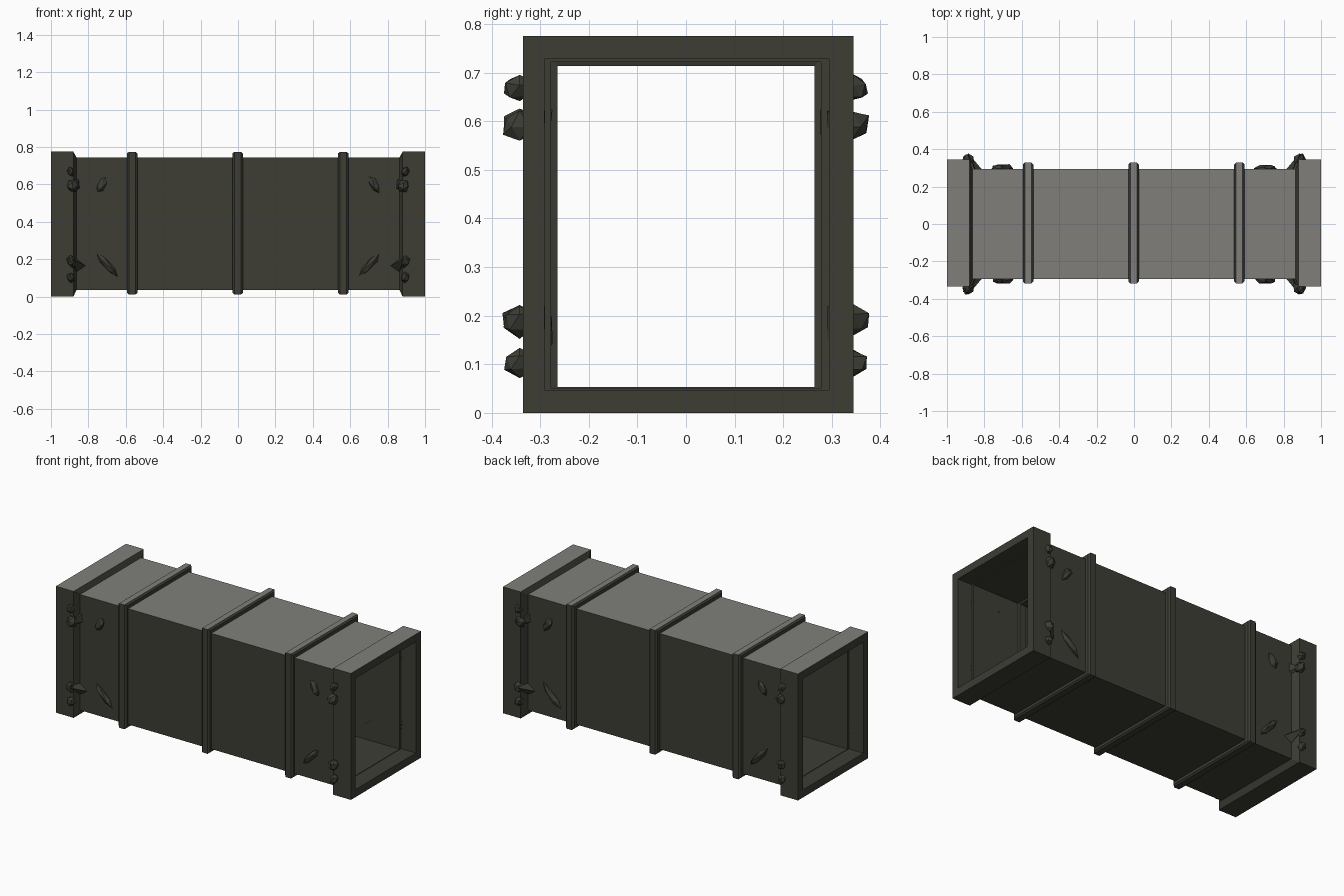
import bpy, bmesh, math, random
from mathutils import Matrix, Vector

if "Cube" in bpy.data.objects:
    bpy.data.objects.remove(bpy.data.objects["Cube"])

random.seed(4)


def material(name, rgb):
    m = bpy.data.materials.new(name)
    m.diffuse_color = (*rgb, 1)
    m.use_nodes = True
    m.node_tree.nodes["Principled BSDF"].inputs["Base Color"].default_value = m.diffuse_color
    return m


OLIVE = material("dark olive metal", (0.047, 0.047, 0.036))
GREY = material("dusty grey top", (0.215, 0.212, 0.198))


def finish(name, bm):
    bmesh.ops.recalc_face_normals(bm, faces=bm.faces)
    me = bpy.data.meshes.new(name)
    # outer upward faces carry the grey dust, everything else is olive
    for f in bm.faces:
        up = f.normal.z > 0.8 and f.calc_center_median().z > 0.735
        f.material_index = 1 if up else 0
    bm.to_mesh(me)
    bm.free()
    me.materials.append(OLIVE)
    me.materials.append(GREY)
    ob = bpy.data.objects.new(name, me)
    bpy.context.collection.objects.link(ob)
    return ob


def ring(name, stations):
    """Rectangular sleeve: loft of (x, (y0, y1, z0, z1)) loops, closed on itself."""
    bm = bmesh.new()
    loops = []
    for x, (y0, y1, z0, z1) in stations:
        loops.append([bm.verts.new((x, y, z)) for y, z in
                      ((y0, z0), (y1, z0), (y1, z1), (y0, z1))])
    for a, b in zip(loops, loops[1:] + loops[:1]):
        for i in range(4):
            j = (i + 1) % 4
            bm.faces.new((a[i], a[j], b[j], b[i]))
    return finish(name, bm)


BODY = (-0.295, 0.295, 0.036, 0.745)
BORE = (-0.278, 0.278, 0.05, 0.722)
MOUTH = (-0.291, 0.294, 0.047, 0.728)
FLANGE = (-0.335, 0.344, 0.0, 0.775)
RIB = (-0.317, 0.328, 0.012, 0.774)
RIB_LOW = (-0.307, 0.318, 0.02, 0.766)
RIB_BORE = (-0.264, 0.264, 0.053, 0.713)

# main duct
ring("duct_body", [(-0.9, BODY), (0.9, BODY), (0.9, BORE), (-0.9, BORE)])

# end flanges with a sloped inner shoulder
for side, s in (("left", -1), ("right", 1)):
    ring(side + "_flange", [(s, FLANGE), (s * 0.88, FLANGE), (s * 0.864, BODY),
                            (s * 0.864, BORE), (s * 0.885, BORE),
                            (s * 0.885, MOUTH), (s, MOUTH)])

# three reinforcing ribs, proud of the wall inside and out
for label, x in (("left", -0.566), ("middle", -0.002), ("right", 0.563)):
    ring(label + "_rib", [(x - 0.028, BODY), (x - 0.028, RIB_LOW), (x - 0.018, RIB),
                          (x + 0.018, RIB), (x + 0.028, RIB_LOW), (x + 0.028, BODY),
                          (x + 0.02, RIB_BORE), (x - 0.02, RIB_BORE)])


def lump(name, centre, size, angle, sx, sy):
    """Rough faceted weld lump, mirrored to the given corner."""
    bm = bmesh.new()
    bmesh.ops.create_icosphere(bm, subdivisions=1, radius=1)
    for v in bm.verts:
        v.co *= random.uniform(0.82, 1.08)
    rot = Matrix.Rotation(math.radians(angle), 3, 'Y')
    for v in bm.verts:
        p = rot @ Vector([a * b for a, b in zip(v.co, size)]) + Vector(centre)
        v.co = (p.x * sx, p.y * sy, p.z)
    finish(name, bm)


def spike(name, tip, base, sx, sy):
    """Pointed shard fixed to the flange side."""
    bm = bmesh.new()
    vs = [bm.verts.new((x * sx, 0.29 * sy, z)) for x, z in base]
    top = bm.verts.new((tip[0] * sx, tip[1] * sy, tip[2]))
    bm.faces.new(vs)
    for i in range(len(vs)):
        bm.faces.new((vs[i], vs[(i + 1) % len(vs)], top))
    finish(name, bm)


# weld lumps on the flange and wall at each of the four side corners
LUMPS = [
    ("flange_lump_top", (0.894, 0.342, 0.668), (0.022, 0.036, 0.030), 20),
    ("flange_lump_upper", (0.884, 0.342, 0.592), (0.034, 0.038, 0.036), -25),
    ("flange_lump_lower", (0.893, 0.342, 0.190), (0.026, 0.040, 0.036), 10),
    ("flange_lump_bottom", (0.893, 0.342, 0.103), (0.024, 0.036, 0.030), 0),
    ("wall_lump_upper", (0.727, 0.297, 0.598), (0.026, 0.025, 0.054), -32),
    ("wall_lump_lower", (0.700, 0.297, 0.170), (0.023, 0.025, 0.092), 42),
]
for xs, sx in (("left", -1), ("right", 1)):
    for ys, sy in (("front", -1), ("back", 1)):
        for n, c, size, ang in LUMPS:
            lump(f"{xs}_{ys}_{n}", c, size, ang, sx, sy)
        spike(f"{xs}_{ys}_lower_shard", (0.885, 0.378, 0.2),
              ((0.91, 0.22), (0.86, 0.20), (0.812, 0.163), (0.86, 0.13), (0.90, 0.15)),
              sx, sy)
        spike(f"{xs}_{ys}_upper_shard", (0.885, 0.372, 0.585),
              ((0.91, 0.62), (0.85, 0.63), (0.845, 0.58), (0.89, 0.55)), sx, sy)
